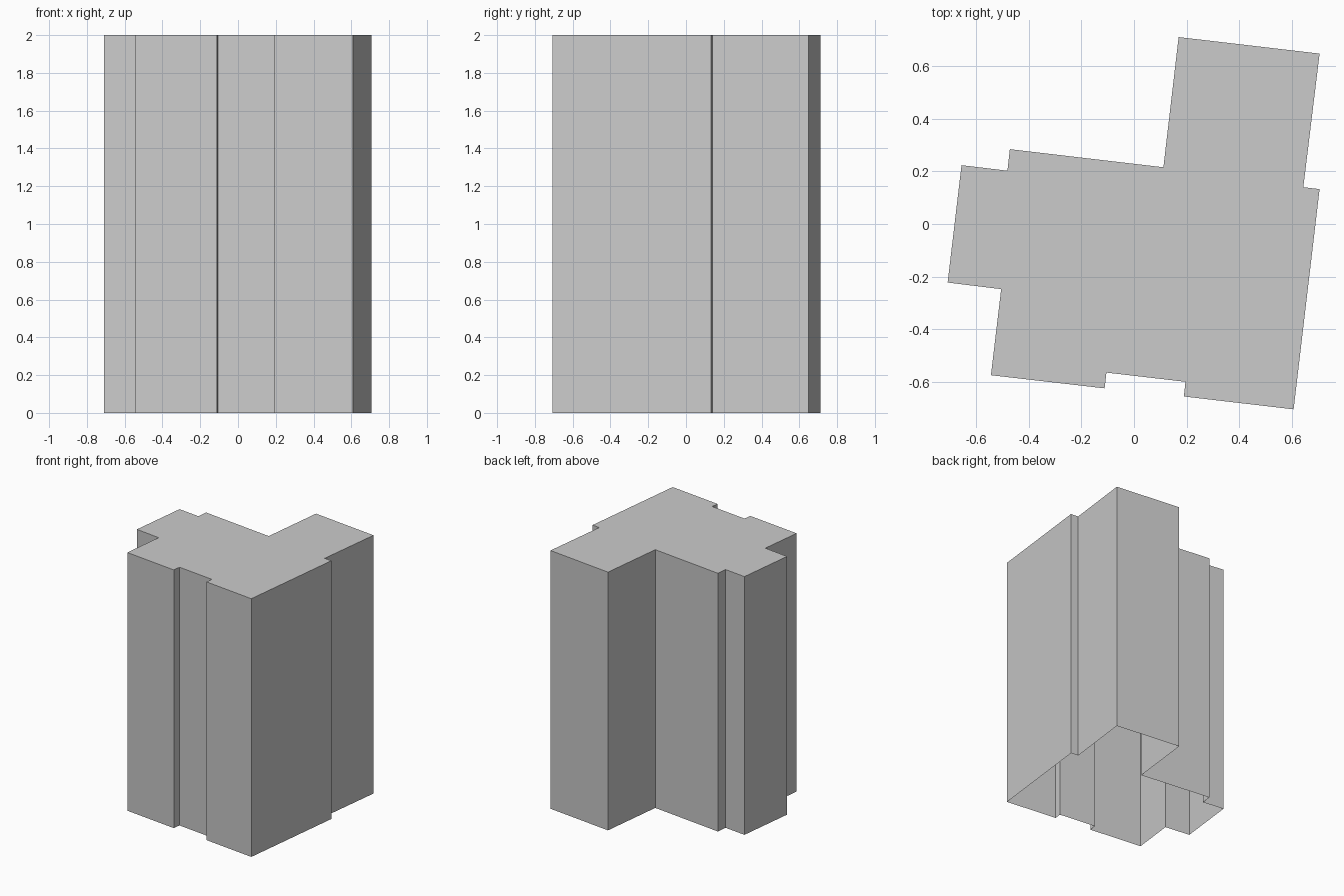
import bpy, bmesh

if "Cube" in bpy.data.objects:
    bpy.data.objects.remove(bpy.data.objects["Cube"])

HEIGHT = 2.0

# Footprint, clockwise from the back wing
FOOTPRINT = [
    (0.170, 0.712), (0.707, 0.649), (0.645, 0.140), (0.707, 0.133),
    (0.608, -0.706), (0.190, -0.657), (0.196, -0.601), (-0.105, -0.566),
    (-0.112, -0.626), (-0.545, -0.576), (-0.506, -0.248), (-0.710, -0.223),
    (-0.657, 0.224), (-0.482, 0.203), (-0.473, 0.285), (0.112, 0.216),
]

# Building shell: walls and flat roof, open underneath
bm = bmesh.new()
roof = bm.faces.new([bm.verts.new((x, y, HEIGHT)) for x, y in reversed(FOOTPRINT)])
walls = bmesh.ops.extrude_edge_only(bm, edges=list(roof.edges))
for v in walls["geom"]:
    if isinstance(v, bmesh.types.BMVert):
        v.co.z = 0.0
bmesh.ops.recalc_face_normals(bm, faces=bm.faces)
roof.normal_update()
if roof.normal.z < 0:
    bmesh.ops.reverse_faces(bm, faces=bm.faces)

mesh = bpy.data.meshes.new("building_block")
bm.to_mesh(mesh)
bm.free()
bpy.context.collection.objects.link(bpy.data.objects.new("building_block", mesh))
